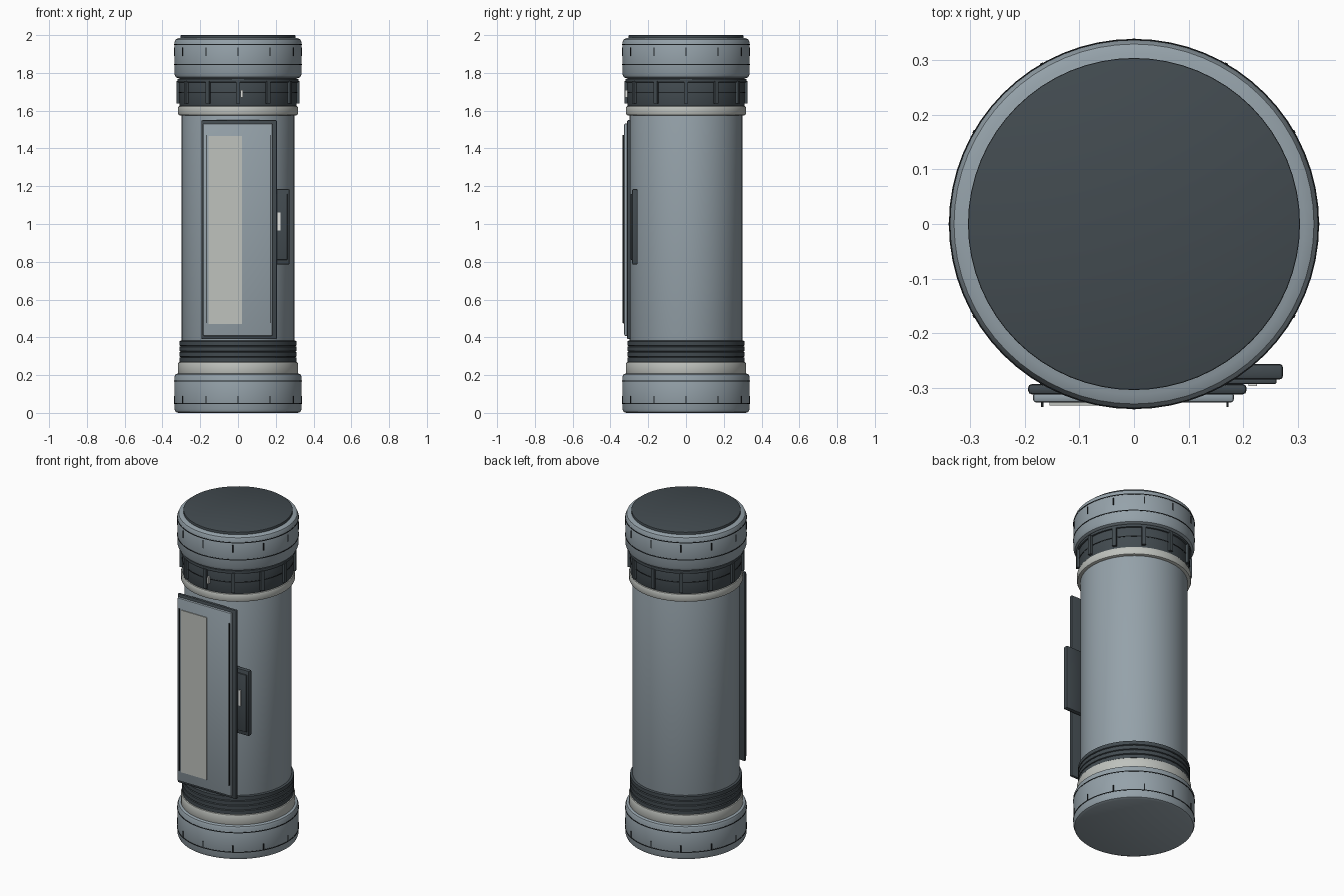
import bpy, bmesh, math
from mathutils import Matrix

cube = bpy.data.objects.get("Cube")
if cube:
    bpy.data.objects.remove(cube, do_unlink=True)


def material(name, colour):
    m = bpy.data.materials.new(name)
    m.use_nodes = True
    m.diffuse_color = (*colour, 1)
    bsdf = m.node_tree.nodes["Principled BSDF"]
    bsdf.inputs["Base Color"].default_value = (*colour, 1)
    bsdf.inputs["Roughness"].default_value = 0.6
    return m


SLATE = material("slate_grey", (0.30, 0.36, 0.40))
DARK = material("dark_grey", (0.055, 0.07, 0.08))
PALE = material("pale_grey", (0.52, 0.54, 0.51))
BLACK = material("near_black", (0.012, 0.015, 0.017))
WHITE = material("marker_white", (0.75, 0.76, 0.74))


def finish(name, bm, mat):
    bmesh.ops.recalc_face_normals(bm, faces=bm.faces)
    mesh = bpy.data.meshes.new(name)
    bm.to_mesh(mesh)
    bm.free()
    mesh.materials.append(mat)
    obj = bpy.data.objects.new(name, mesh)
    bpy.context.collection.objects.link(obj)
    bpy.ops.object.select_all(action='DESELECT')
    obj.select_set(True)
    bpy.context.view_layer.objects.active = obj
    bpy.ops.object.shade_smooth_by_angle(angle=math.radians(30))
    return obj


def lathe(name, profile, mat):
    """Spin a list of (radius, z) points around the z axis."""
    bm = bmesh.new()
    verts = [bm.verts.new((r, 0, z)) for r, z in profile]
    edges = [bm.edges.new(pair) for pair in zip(verts, verts[1:])]
    bmesh.ops.spin(bm, geom=verts + edges, cent=(0, 0, 0), axis=(0, 0, 1),
                   angle=math.tau, steps=64, use_duplicate=False)
    bmesh.ops.remove_doubles(bm, verts=bm.verts, dist=0.0001)
    return finish(name, bm, mat)


def drum(name, radius, low, high, bevel, mat):
    """Closed disc with chamfered rims."""
    return lathe(name, [(0, low), (radius - bevel, low), (radius - bevel * 0.3, low + bevel * 0.3),
                        (radius, low + bevel), (radius, high - bevel),
                        (radius - bevel * 0.3, high - bevel * 0.3),
                        (radius - bevel, high), (0, high)], mat)


def band(name, radius, z, height, mat):
    """Thin painted line around a cap."""
    inner, half = radius - 0.006, height / 2
    return lathe(name, [(inner, z - half), (radius, z - half), (radius, z + half),
                        (inner, z + half), (inner, z - half)], mat)


def block(bm, xs, ys, zs):
    size = [b - a for a, b in (xs, ys, zs)]
    mid = [(a + b) / 2 for a, b in (xs, ys, zs)]
    return bmesh.ops.create_cube(bm, size=1, matrix=Matrix.Translation(mid)
                                 @ Matrix.Diagonal((*size, 1)))["verts"]


def box(name, xs, ys, zs, mat, bevel=0):
    bm = bmesh.new()
    block(bm, xs, ys, zs)
    if bevel:
        bmesh.ops.bevel(bm, geom=bm.edges[:], offset=bevel, segments=2,
                        profile=0.5, affect='EDGES')
    return finish(name, bm, mat)


def radial_blocks(name, inner, outer, width, zs, mat):
    """Twelve blocks evenly spaced around the axis, as one object."""
    bm = bmesh.new()
    for i in range(12):
        verts = block(bm, (inner, outer), (-width / 2, width / 2), zs)
        bmesh.ops.rotate(bm, verts=verts, cent=(0, 0, 0),
                         matrix=Matrix.Rotation(i * math.tau / 12, 3, 'Z'))
    return finish(name, bm, mat)


# Main tube
drum("body_tube", 0.298, 0.1, 1.9, 0.01, SLATE)

# End caps with seams and tick marks
drum("bottom_cap", 0.337, 0, 0.21, 0.02, SLATE)
drum("top_cap", 0.337, 1.77, 1.985, 0.025, SLATE)
drum("top_disc", 0.304, 1.97, 2.0, 0.003, DARK)
for end, heights in (("bottom", (0.05, 0.17)), ("top", (1.845, 1.95))):
    for place, z in zip(("lower", "upper"), heights):
        band(f"{end}_cap_{place}_seam", 0.339, z, 0.005, BLACK)
radial_blocks("bottom_cap_ticks", 0.33, 0.34, 0.006, (0.05, 0.09), BLACK)
radial_blocks("top_cap_ticks", 0.33, 0.34, 0.006, (1.89, 1.935), BLACK)

# Pale trim rings
drum("bottom_trim_ring", 0.318, 0.2, 0.27, 0.01, PALE)
drum("top_trim_ring", 0.318, 1.575, 1.625, 0.01, PALE)

# Ridged lower grip
grip = [(0, 0.265)]
for i in range(4):
    z = 0.267 + i * 0.029
    grip += [(0.304, z), (0.311, z + 0.003), (0.311, z + 0.025), (0.304, z + 0.028)]
lathe("lower_grip", grip + [(0, 0.383)], DARK)

# Ribbed upper collar
drum("upper_collar", 0.31, 1.62, 1.775, 0.004, DARK)
drum("collar_top_lip", 0.32, 1.75, 1.768, 0.004, DARK)
band("collar_groove", 0.312, 1.695, 0.005, BLACK)
radial_blocks("collar_ribs", 0.30, 0.325, 0.022, (1.637, 1.757), DARK)
box("collar_marker", (0.014, 0.026), (-0.322, -0.305), (1.67, 1.71), WHITE)

# Front door with frame, panel, pale window strip and edge lines
box("door_frame", (-0.194, 0.206), (-0.312, -0.293), (0.39, 1.55), DARK, 0.007)
box("door_panel", (-0.185, 0.183), (-0.327, -0.308), (0.408, 1.532), SLATE, 0.006)
box("door_window", (-0.155, 0.02), (-0.332, -0.325), (0.47, 1.465), PALE)
for side, x in (("right", -0.168), ("left", 0.171)):
    box(f"door_{side}_line", (x - 0.002, x + 0.002), (-0.335, -0.326), (0.475, 1.47), BLACK)

# Side handle
box("handle_plate", (0.15, 0.273), (-0.285, -0.256), (0.785, 1.185), DARK, 0.007)
box("handle_face", (0.17, 0.261), (-0.293, -0.282), (0.81, 1.16), DARK, 0.003)
box("handle_marker", (0.21, 0.225), (-0.297, -0.291), (0.965, 1.06), WHITE)
